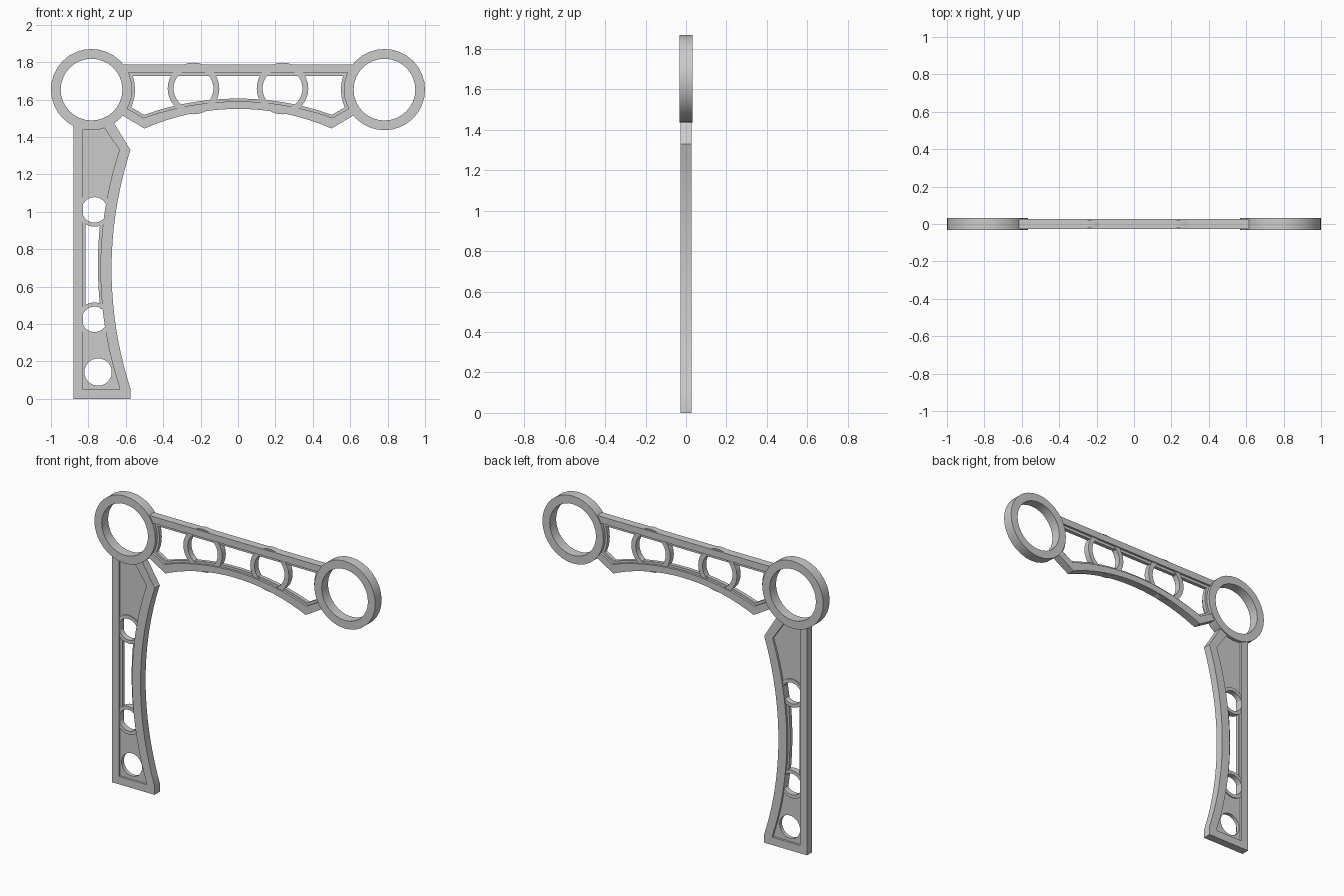
import bpy, bmesh, math

if "Cube" in bpy.data.objects:
    bpy.data.objects.remove(bpy.data.objects["Cube"])


def arc(p, q, sag, n=20):
    """Circular arc from p to q, bulging left of the direction p->q by sag."""
    dx, dz = q[0] - p[0], q[1] - p[1]
    length = math.hypot(dx, dz)
    c = length / 2
    r = (c * c + sag * sag) / (2 * sag)
    a = math.asin(c / r)
    ux, uz = dx / length, dz / length
    mx, mz = (p[0] + q[0]) / 2, (p[1] + q[1]) / 2
    pts = []
    for i in range(n + 1):
        t = -a + 2 * a * i / n
        u, v = r * math.sin(t), r * math.cos(t) - r + sag
        pts.append((mx + u * ux - v * uz, mz + u * uz + v * ux))
    return pts


def circle(c, r, n=32, a0=0, a1=360):
    full = a1 - a0 == 360
    k = n if full else n + 1
    return [(c[0] + r * math.cos(math.radians(a0 + (a1 - a0) * i / n)),
             c[1] + r * math.sin(math.radians(a0 + (a1 - a0) * i / n))) for i in range(k)]


def strip(name, outer, inner, t, closed=False):
    """Solid band between two matching outlines in XZ, half thickness t."""
    bm = bmesh.new()
    rows = [[bm.verts.new((x, y, z)) for x, z in pts]
            for pts, y in ((outer, -t), (inner, -t), (inner, t), (outer, t))]
    n = len(outer)
    for i in range(n if closed else n - 1):
        j = (i + 1) % n
        for k in range(4):
            a, b = rows[k], rows[(k + 1) % 4]
            bm.faces.new((a[i], a[j], b[j], b[i]))
    if not closed:
        bm.faces.new([r[0] for r in rows])
        bm.faces.new([r[-1] for r in rows])
    bmesh.ops.recalc_face_normals(bm, faces=bm.faces)
    me = bpy.data.meshes.new(name)
    bm.to_mesh(me)
    bm.free()
    ob = bpy.data.objects.new(name, me)
    bpy.context.collection.objects.link(ob)
    smooth(ob)
    return ob


def smooth(ob):
    bpy.ops.object.select_all(action='DESELECT')
    ob.select_set(True)
    bpy.context.view_layer.objects.active = ob
    bpy.ops.object.shade_smooth_by_angle()


def ring(name, c, r_out, r_in, t, n=32):
    return strip(name, circle(c, r_out, n), circle(c, r_in, n), t, True)


def panel(name, loops, t):
    """Filled flat plate from outline and hole loops."""
    cu = bpy.data.curves.new(name, 'CURVE')
    cu.dimensions, cu.fill_mode, cu.extrude = '2D', 'BOTH', t
    for pts in loops:
        s = cu.splines.new('POLY')
        s.points.add(len(pts) - 1)
        for p, (x, z) in zip(s.points, pts):
            p.co = (x, z, 0, 1)
        s.use_cyclic_u = True
    ob = bpy.data.objects.new(name, cu)
    ob.rotation_euler.x = math.pi / 2
    bpy.context.collection.objects.link(ob)
    bpy.ops.object.select_all(action='DESELECT')
    ob.select_set(True)
    bpy.context.view_layer.objects.active = ob
    bpy.ops.object.convert(target='MESH')
    smooth(bpy.context.object)


def mirrored(pts):
    return [(-x, z) for x, z in reversed(pts)]


RIM, WEB = 0.026, 0.012

# Large end rings, beam rings and thin collars, on both sides
for side, s in (("left", -1), ("right", 1)):
    ring(side + "_end_ring", (s * 0.783, 1.653), 0.217, 0.165, 0.0325)
    ring(side + "_beam_ring", (s * 0.238, 1.659), 0.138, 0.107, 0.019)
    outer = circle((-0.783, 1.653), 0.232, 12, -38, 28)
    inner = circle((-0.783, 1.653), 0.205, 12, -38, 28)
    if s > 0:
        outer, inner = mirrored(outer), mirrored(inner)
    strip(side + "_collar", outer, inner, WEB)

# Beam: straight top bar with thin lip
strip("beam_top_bar", [(-0.62, 1.788), (0.62, 1.788)], [(-0.62, 1.745), (0.62, 1.745)], RIM)
strip("beam_top_lip", [(-0.6, 1.75), (0.6, 1.75)], [(-0.6, 1.727), (0.6, 1.727)], WEB)


# Beam: arched bottom chord with thin lip
def chord(end, knee, sag):
    return [end] + arc(knee, (-knee[0], knee[1]), sag, 24) + [(-end[0], end[1])]


low = chord((-0.64, 1.528), (-0.5, 1.445), 0.105)
mid = chord((-0.61, 1.562), (-0.505, 1.502), 0.088)
top = chord((-0.60, 1.575), (-0.502, 1.518), 0.087)
strip("beam_bottom_chord", mid, low, RIM)
strip("beam_bottom_lip", top, mid, WEB)

# Post: raised frame with curved inner side
outer = [(-0.88, 1.5), (-0.88, 0), (-0.575, 0)] + \
    arc((-0.575, 0.055), (-0.575, 1.33), 0.101) + [(-0.67, 1.485)]
inner = [(-0.83, 1.48), (-0.83, 0.05), (-0.635, 0.05)] + \
    arc((-0.633, 0.06), (-0.634, 1.33), 0.102) + [(-0.73, 1.47)]
strip("post_frame", outer, inner, RIM)

# Post: two hole rings and the slot lips between them
for name, z in (("lower", 0.425), ("upper", 1.01)):
    ring(name + "_post_ring", (-0.767, z), 0.09, 0.068, 0.019)
strip("slot_left_lip", [(-0.84, 0.48), (-0.84, 0.95)], [(-0.815, 0.48), (-0.815, 0.95)], WEB)
strip("slot_right_lip", arc((-0.715, 0.48), (-0.715, 0.95), 0.014, 10),
      arc((-0.736, 0.48), (-0.736, 0.95), 0.013, 10), WEB)

# Post: recessed web panels
panel("lower_web", [[(-0.85, 0.425), (-0.85, 0.03), (-0.61, 0.03), (-0.615, 0.06), (-0.67, 0.3),
                     (-0.685, 0.425)] + circle((-0.767, 0.425), 0.08, 16, 0, -180),
                    circle((-0.748, 0.143), 0.073)], WEB)
panel("upper_web", [[(-0.85, 1.01), (-0.85, 1.468), (-0.71, 1.468), (-0.615, 1.325), (-0.67, 1.1),
                     (-0.685, 1.01)] + circle((-0.767, 1.01), 0.08, 16, 0, 180)], WEB)
